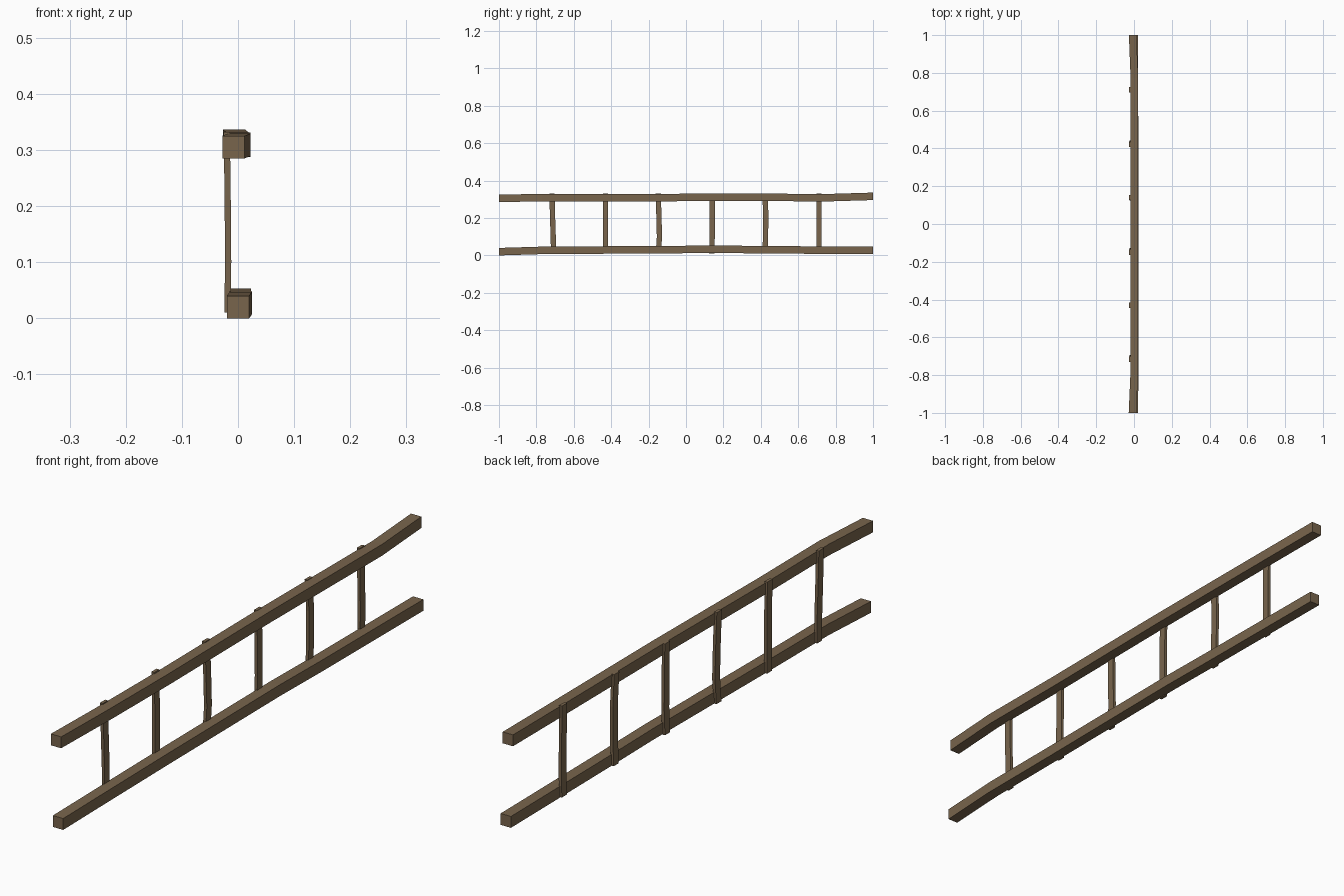
import bpy, bmesh
from mathutils import Vector

if "Cube" in bpy.data.objects:
    bpy.data.objects.remove(bpy.data.objects["Cube"])

wood = bpy.data.materials.new("weathered wood")
wood.diffuse_color = (0.19, 0.13, 0.073, 1)
wood.use_nodes = True
wood.node_tree.nodes["Principled BSDF"].inputs["Base Color"].default_value = wood.diffuse_color


def beam(name, path, side_a, side_b):
    """Sweep a rectangle (half-size vectors side_a, side_b) through path points."""
    a, b = Vector(side_a), Vector(side_b)
    bm = bmesh.new()
    rings = []
    for p in path:
        p = Vector(p)
        rings.append([bm.verts.new(p + s * a + t * b)
                      for s, t in ((-1, -1), (1, -1), (1, 1), (-1, 1))])
    for r0, r1 in zip(rings, rings[1:]):
        for i in range(4):
            j = (i + 1) % 4
            bm.faces.new((r0[i], r0[j], r1[j], r1[i]))
    bm.faces.new(rings[0])
    bm.faces.new(rings[-1])
    bmesh.ops.recalc_face_normals(bm, faces=bm.faces)
    mesh = bpy.data.meshes.new(name)
    bm.to_mesh(mesh)
    bm.free()
    mesh.materials.append(wood)
    obj = bpy.data.objects.new(name, mesh)
    bpy.context.collection.objects.link(obj)
    return obj


# Two long, slightly crooked rails
half = 0.02
beam("upper_rail",
     [(-0.008, -1, 0.305), (0.002, -0.77, 0.309), (0.002, -0.43, 0.307),
      (0.002, 0.15, 0.311), (0.002, 0.77, 0.309), (-0.007, 1, 0.316)],
     (half, 0, 0), (0, 0, half))
beam("lower_rail",
     [(0.0, -1, 0.02), (0.005, -0.77, 0.027), (0.003, -0.43, 0.029),
      (0.003, 0.2, 0.033), (0.003, 0.43, 0.030), (0.001, 1, 0.027)],
     (half, 0, 0), (0, 0, half))

# Six thin rungs nailed to the -x side: y at bottom, lower bend, upper bend, top
rungs = [(-0.708, -0.710, -0.714, -0.716),
         (-0.430, -0.430, -0.430, -0.430),
         (-0.148, -0.142, -0.145, -0.149),
         (0.138, 0.140, 0.140, 0.140),
         (0.423, 0.425, 0.427, 0.421),
         (0.711, 0.711, 0.711, 0.711)]
for n, ys in enumerate(rungs):
    xs = (-0.019, -0.0175, -0.0185, -0.020)
    zs = (0.010, 0.10, 0.22, 0.332)
    beam(f"rung_{n + 1}", list(zip(xs, ys, zs)), (0.0055, 0, 0), (0, 0.014, 0))
